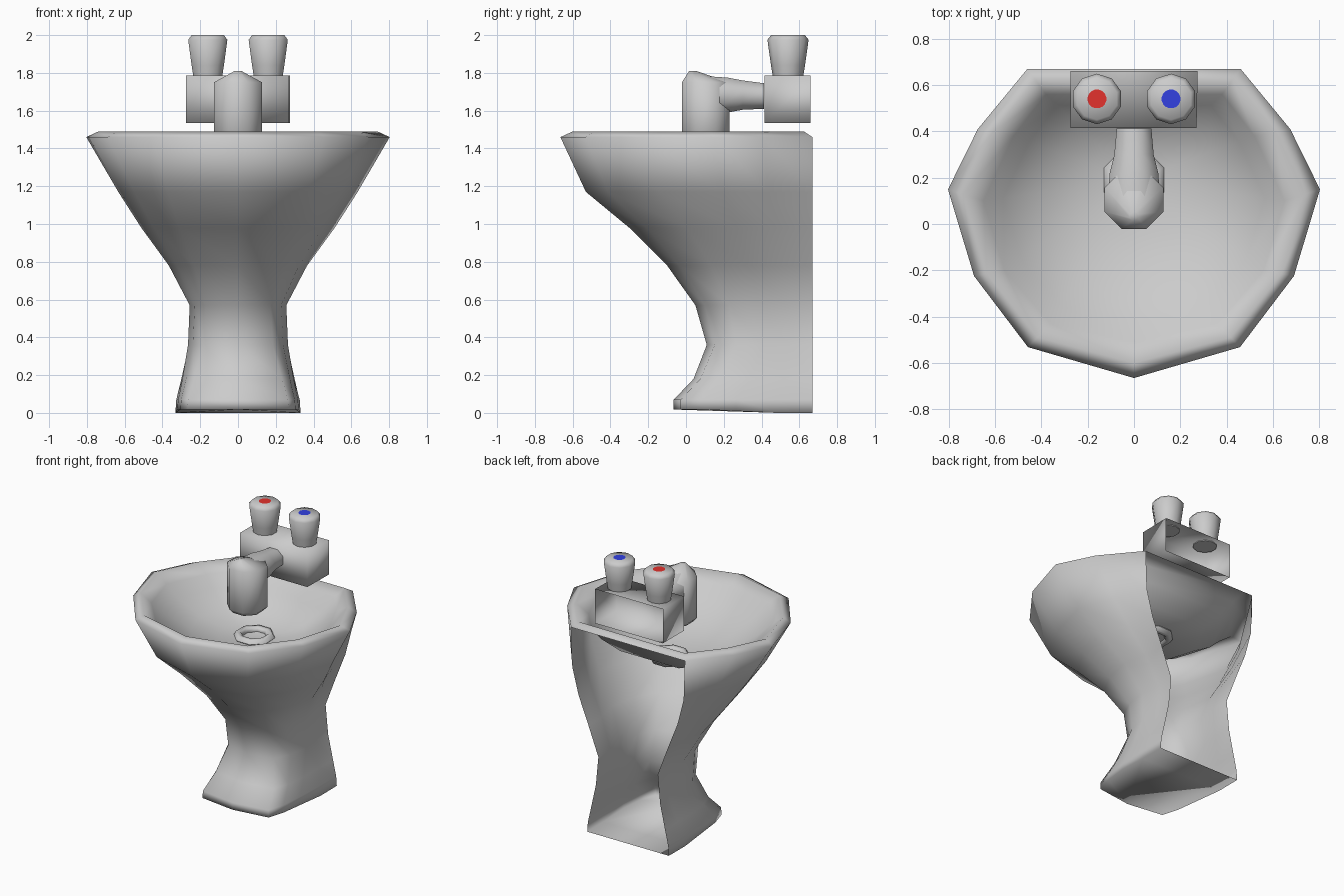
import bpy, bmesh, math
from mathutils import Vector

if "Cube" in bpy.data.objects:
    bpy.data.objects.remove(bpy.data.objects["Cube"])


def material(name, rgb):
    m = bpy.data.materials.new(name)
    m.use_nodes = True
    col = (*rgb, 1)
    m.diffuse_color = col
    m.node_tree.nodes["Principled BSDF"].inputs["Base Color"].default_value = col
    return m


GREY = material("grey_ceramic", (.6, .6, .6))
RED = material("hot_red", (.77, .032, .026))
BLUE = material("cold_blue", (.033, .053, .75))


def finish(name, bm, mat, angle=80):
    bmesh.ops.recalc_face_normals(bm, faces=bm.faces)
    me = bpy.data.meshes.new(name)
    bm.to_mesh(me)
    bm.free()
    ob = bpy.data.objects.new(name, me)
    bpy.context.collection.objects.link(ob)
    me.materials.append(mat)
    bpy.ops.object.select_all(action='DESELECT')
    ob.select_set(True)
    bpy.context.view_layer.objects.active = ob
    bpy.ops.object.shade_smooth_by_angle(angle=math.radians(angle))


def loft(name, rings, open_bands=0, start=False, end=False, angle=80):
    """Skin equal-length point rings; the first open_bands bands stay open at the seam."""
    bm = bmesh.new()
    vs = [[bm.verts.new(p) for p in r] for r in rings]
    n = len(vs[0])
    for band, (a, b) in enumerate(zip(vs, vs[1:])):
        for i in range(n - 1 if band < open_bands else n):
            j = (i + 1) % n
            bm.faces.new((a[i], a[j], b[j], b[i]))
    if start:
        bm.faces.new(vs[0])
    if end:
        bm.faces.new(vs[-1])
    finish(name, bm, GREY, angle)


def mirrored(half):
    """Half outline from back right to front centre, mirrored to the left."""
    return half + [(-x, y, z) for x, y, z in reversed(half[:-1])]


def circle(r, z, y=0, x=0, n=8):
    return [(x + r * math.cos(math.tau * (i + .5) / n),
             y + r * math.sin(math.tau * (i + .5) / n), z) for i in range(n)]


BACK = .67
RIM = [(.84, .195), (1, .39), (.86, .67), (.57, .9), (0, 1)]
FOOT = [(.99, .25), (.96, .55), (.91, .78), (.8, .95), (0, 1)]


def section(z, width, front, rear, k):
    """Horizontal outline, blended between foot (k=0) and rim (k=1)."""
    half = [(rear, BACK, z)]
    for (rx, ry), (fx, fy) in zip(RIM, FOOT):
        x, t = fx + (rx - fx) * k, fy + (ry - fy) * k
        half.append((x * width, BACK - (BACK - front) * t, z))
    return mirrored(half)


# Pedestal and outer bowl: a shell that is open at the back
shell = [section(*s) for s in (
    (.01, .335, -.065, .33, 0), (.07, .33, -.065, .325, 0), (.18, .305, .04, .3, .15),
    (.36, .27, .11, .26, .5), (.57, .26, .05, .24, .6), (.78, .37, -.1, .32, .75),
    (.98, .515, -.3, .4, .85), (1.17, .635, -.53, .45, .95), (1.46, .803, -.665, .46, 1))]
shell[0] = [(x, y, .018 if y < .3 else 0) for x, y, z in shell[0]]

# Rolled rim and basin, shrinking toward the drain
DRAIN_Y = .19
inner = [(.38, .56), (.52, .38), (.65, .1), (.56, -.2), (.36, -.43), (0, -.51)]


def basin(scale, z):
    return mirrored([(x * scale, DRAIN_Y + (y - DRAIN_Y) * scale, z) for x, y in inner])


edge = basin(1, 1.43)
crest = [tuple(Vector(o).lerp(Vector(i), .42)[:2]) + (1.49,)
         for o, i in zip(shell[-1], edge)]
loft("pedestal_and_basin",
     shell + [crest, edge, basin(.87, 1.35), basin(.62, 1.25), basin(.35, 1.2),
              basin(.12, 1.18)],
     open_bands=len(shell) - 1, start=True, end=True, angle=150)

# Drain ring
loft("drain_ring", [circle(.11 + .03 * math.cos(a), 1.19 + .03 * math.sin(a), DRAIN_Y)
                    for a in [math.tau * i / 6 for i in range(7)]])

# Spout: drooping outlet with a peaked cap, and a tapering arm
loft("spout_outlet", [circle(.11, 1.42, .105), circle(.137, 1.45, .105),
                      circle(.137, 1.75, .105), circle(.02, 1.81, .035)],
     start=True, end=True)


def arm(y, width, low, high):
    mid, h = (low + high) / 2, (high - low) / 2
    return [(x * width, y, mid + z * h)
            for x, z, _ in circle(1 / math.cos(math.pi / 8), 0)]


loft("spout_arm", [arm(.07, .115, 1.58, 1.785), arm(.22, .105, 1.59, 1.775),
                   arm(.3, .085, 1.605, 1.76), arm(.413, .075, 1.61, 1.745)])

# Tap block: a hollow box open at the back
box = [[(x, y, z) for x, z in ((left, 1.535), (right, 1.535), (right, 1.785), (left, 1.785))]
       for y, left, right in ((.415, -.275, .27), (.66, -.275, .275))]
loft("tap_block", box, start=True, angle=100)

# Tap knobs with coloured markers
for side, label, mat in ((-1, "hot", RED), (1, "cold", BLUE)):
    x = .16 * side
    loft(label + "_knob", [circle(r, z, .54, x, 10) for r, z in
                           ((.08, 1.78), (.09, 1.84), (.109, 1.975), (.09, 2))],
         start=True, end=True)
    bm = bmesh.new()
    bm.faces.new([bm.verts.new(p) for p in circle(.041, 2.002, .54, x, 16)])
    finish(label + "_marker", bm, mat)
